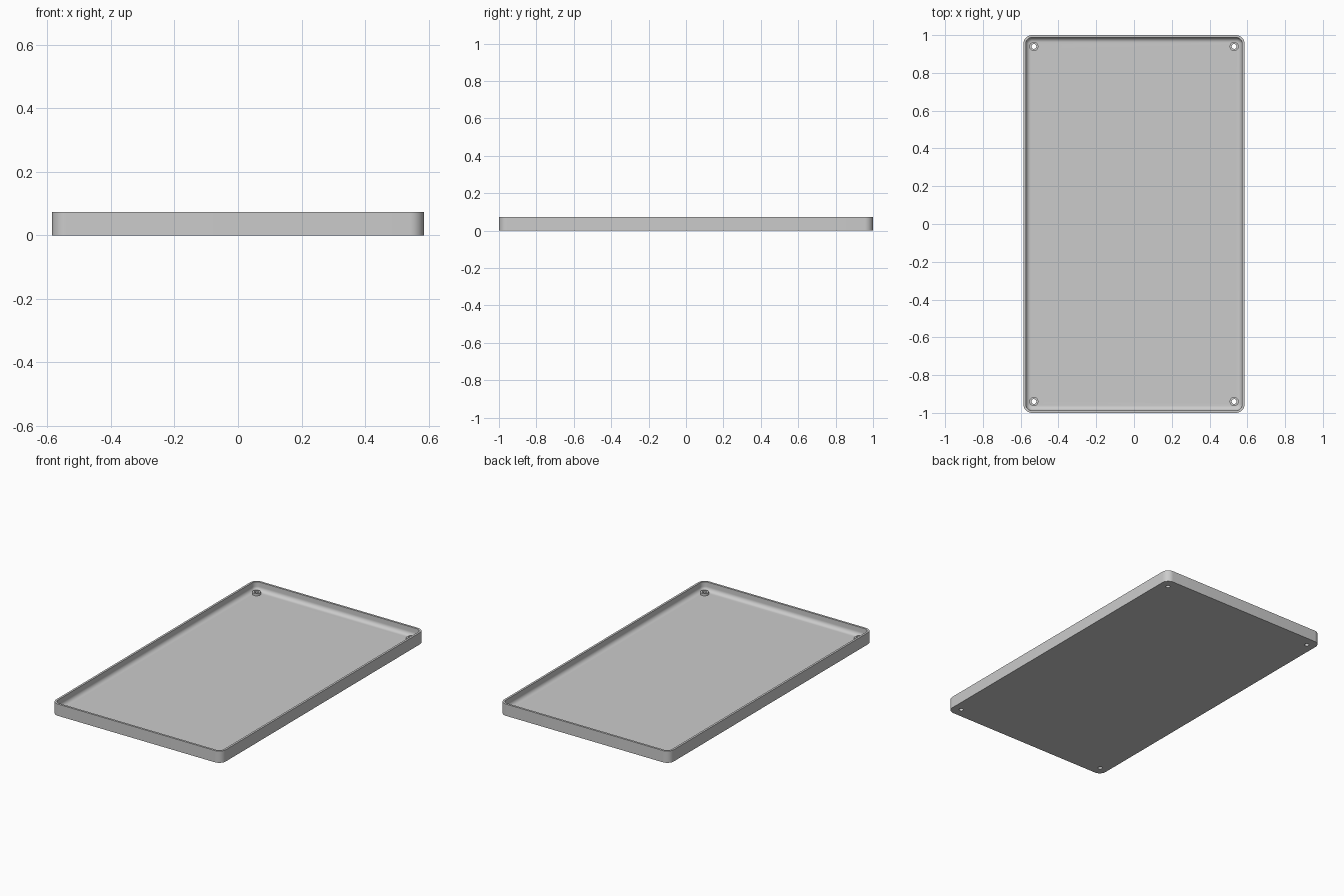
import bpy, bmesh, math

cube = bpy.data.objects.get("Cube")
if cube:
    bpy.data.objects.remove(cube, do_unlink=True)

HALF_X, HALF_Y, HEIGHT, CORNER = 0.585, 1.0, 0.073, 0.045
WALL, FLOOR, FILLET = 0.013, 0.02, 0.025
HOLE_X, HOLE_Y, HOLE_R, BOSS_R, BOSS_TOP = 0.53, 0.94, 0.013, 0.024, 0.034

grey = bpy.data.materials.new("light grey")
grey.use_nodes = True
colour = (0.6, 0.6, 0.6, 1)
grey.diffuse_color = colour
grey.node_tree.nodes["Principled BSDF"].inputs["Base Color"].default_value = colour


def rounded_rect(inset, z, steps=10):
    """Rounded rectangle outline, moved inwards by inset."""
    r = max(CORNER - inset, 0.006)
    cx, cy = HALF_X - inset - r, HALF_Y - inset - r
    points = []
    for k, (sx, sy) in enumerate([(1, 1), (-1, 1), (-1, -1), (1, -1)]):
        for i in range(steps + 1):
            a = (k + i / steps) * math.pi / 2
            points.append((sx * cx + r * math.cos(a), sy * cy + r * math.sin(a), z))
    return points


def circle(x, y, r, z, n=32):
    return [(x + r * math.cos(i * math.tau / n), y + r * math.sin(i * math.tau / n), z)
            for i in range(n)]


def loft(name, loops, capped):
    """Skin a stack of outlines, optionally closing both ends."""
    bm = bmesh.new()
    rings = [[bm.verts.new(p) for p in loop] for loop in loops]
    for a, b in zip(rings, rings[1:]):
        for i in range(len(a)):
            j = (i + 1) % len(a)
            bm.faces.new((a[i], a[j], b[j], b[i]))
    if capped:
        bm.faces.new(rings[0][::-1])
        bm.faces.new(rings[-1])
    bmesh.ops.recalc_face_normals(bm, faces=bm.faces)
    mesh = bpy.data.meshes.new(name)
    bm.to_mesh(mesh)
    bm.free()
    mesh.materials.append(grey)
    obj = bpy.data.objects.new(name, mesh)
    bpy.context.collection.objects.link(obj)
    return obj


def smooth(obj):
    bpy.ops.object.select_all(action="DESELECT")
    obj.select_set(True)
    bpy.context.view_layer.objects.active = obj
    bpy.ops.object.shade_smooth_by_angle(angle=math.radians(30))


# Tray: outer wall, flat rim, inner wall, rounded cove down to the floor
section = [(0, 0), (0, HEIGHT), (WALL, HEIGHT)]
for i in range(9):
    a = i / 8 * math.pi / 2
    section.append((WALL + FILLET * (1 - math.cos(a)), FLOOR + FILLET * (1 - math.sin(a))))
tray = loft("tray", [rounded_rect(inset, z) for inset, z in section], True)

# Corner screw holes with raised bosses
corners = [(sx, sy) for sx in (-1, 1) for sy in (-1, 1)]
for sx, sy in corners:
    x, y = sx * HOLE_X, sy * HOLE_Y
    cutter = loft("hole_cutter", [circle(x, y, HOLE_R, z) for z in (-0.05, 0.1)], True)
    cutter.hide_render = True
    cut = tray.modifiers.new("screw hole", "BOOLEAN")
    cut.operation, cut.solver, cut.object = "DIFFERENCE", "EXACT", cutter
    bpy.context.view_layer.objects.active = tray
    bpy.ops.object.modifier_apply(modifier=cut.name)
    bpy.data.objects.remove(cutter, do_unlink=True)

    name = ("back" if sy > 0 else "front") + ("_left" if sx > 0 else "_right") + "_screw_boss"
    rings = [(BOSS_R, FLOOR), (BOSS_R, BOSS_TOP), (HOLE_R, BOSS_TOP), (HOLE_R, FLOOR)]
    smooth(loft(name, [circle(x, y, r, z) for r, z in rings], False))

smooth(tray)
